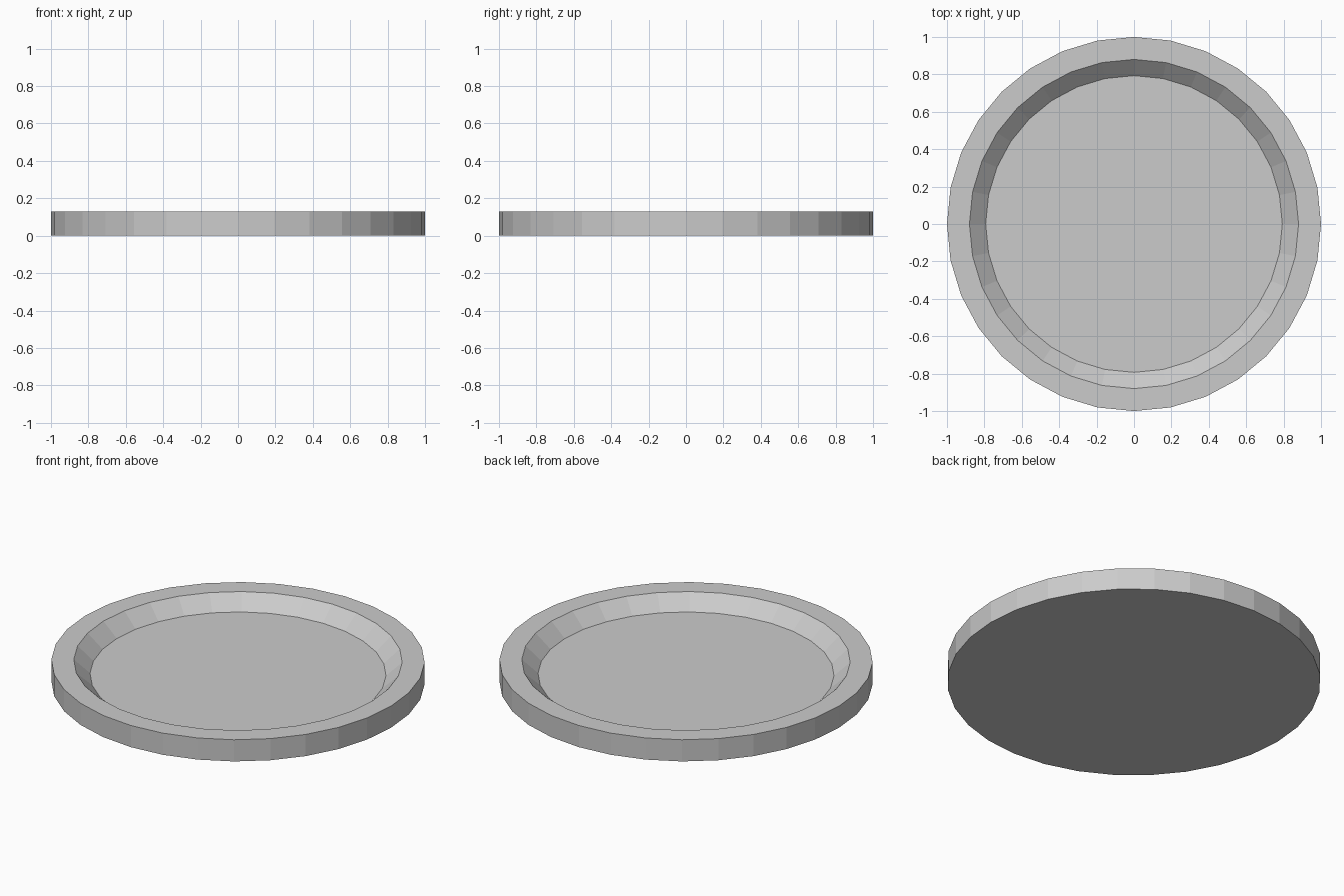
import bpy, bmesh
from math import cos, sin, tau

if "Cube" in bpy.data.objects:
    bpy.data.objects.remove(bpy.data.objects["Cube"])

SIDES = 32
# Profile (radius, z): outer bottom, outer top, inner rim, recessed floor
PROFILE = [(1.0, 0.0), (1.0, 0.128), (0.88, 0.128), (0.793, 0.048)]

bm = bmesh.new()
rings = [[bm.verts.new((r * cos(tau * i / SIDES), r * sin(tau * i / SIDES), z))
          for i in range(SIDES)] for r, z in PROFILE]

# Outer wall, flat rim and sloped inner wall
for a, b in zip(rings, rings[1:]):
    for i in range(SIDES):
        j = (i + 1) % SIDES
        bm.faces.new((a[i], a[j], b[j], b[i]))

# Underside and recessed floor
bm.faces.new(rings[0][::-1])
bm.faces.new(rings[-1])

mesh = bpy.data.meshes.new("round_plate")
bm.to_mesh(mesh)
bm.free()
plate = bpy.data.objects.new("round_plate", mesh)
bpy.context.collection.objects.link(plate)
